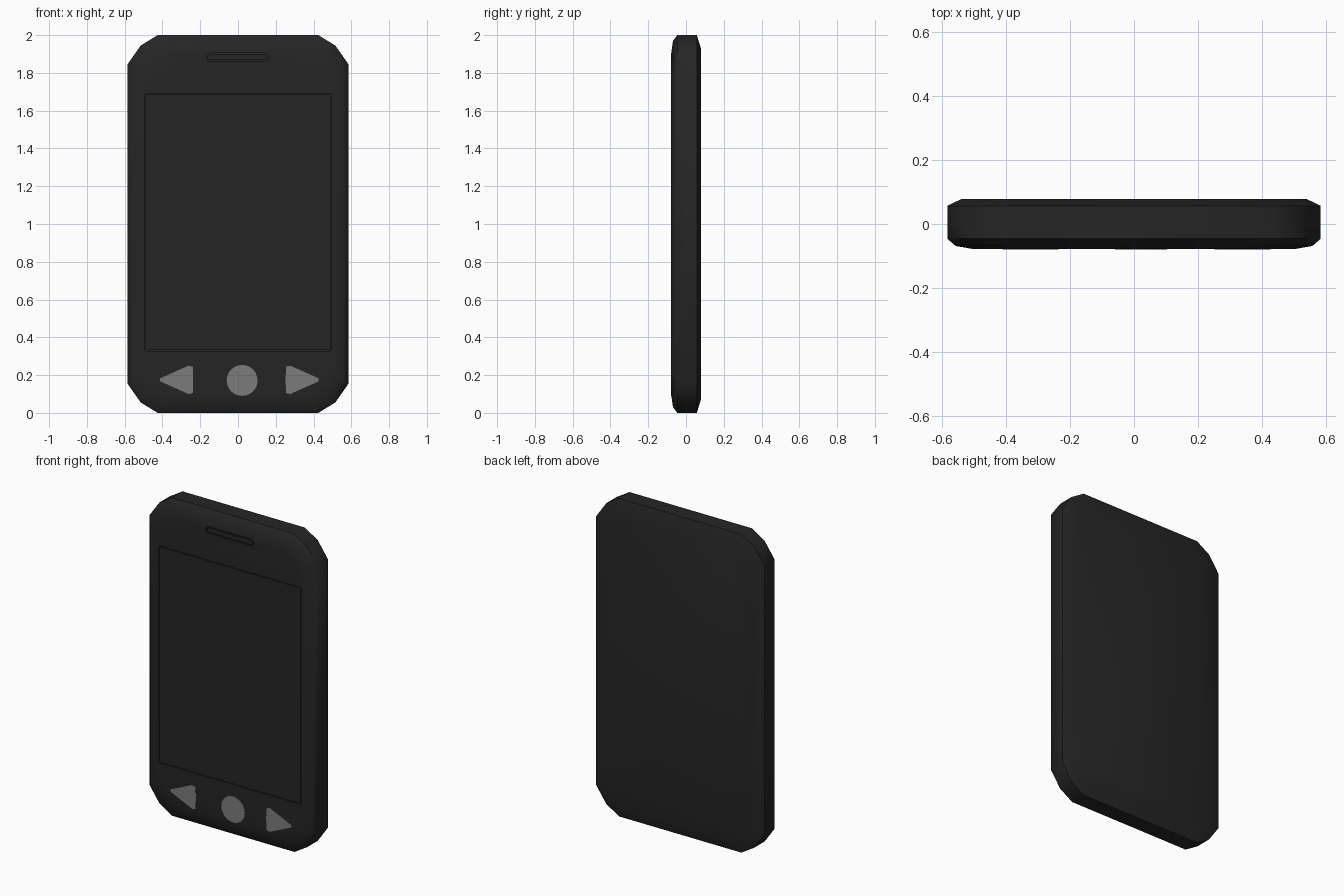
import bpy, bmesh, math

if "Cube" in bpy.data.objects:
    bpy.data.objects.remove(bpy.data.objects["Cube"])


def material(name, v):
    m = bpy.data.materials.new(name)
    m.diffuse_color = (v, v, v, 1)
    m.use_nodes = True
    m.node_tree.nodes["Principled BSDF"].inputs["Base Color"].default_value = m.diffuse_color
    return m


BLACK = material("black casing", 0.019)
GREY = material("grey buttons", 0.2)
FRONT = -0.079


def loft(name, rings, mat):
    """Join matching (x, y, z) rings into a closed solid."""
    bm = bmesh.new()
    loops = [[bm.verts.new(p) for p in r] for r in rings]
    n = len(loops[0])
    for a, b in zip(loops, loops[1:]):
        for i in range(n):
            j = (i + 1) % n
            bm.faces.new((a[i], a[j], b[j], b[i]))
    bm.faces.new(loops[0])
    bm.faces.new(loops[-1])
    bmesh.ops.recalc_face_normals(bm, faces=bm.faces)
    me = bpy.data.meshes.new(name)
    bm.to_mesh(me)
    bm.free()
    ob = bpy.data.objects.new(name, me)
    bpy.context.collection.objects.link(ob)
    me.materials.append(mat)
    return ob


def plate(name, outline, y0, y1, mat):
    return loft(name, [[(x, y, z) for x, z in outline] for y in (y0, y1)], mat)


def round_rect(cx, cz, w, h, r, seg=3):
    pts = []
    for k, (sx, sz) in enumerate(((1, 1), (-1, 1), (-1, -1), (1, -1))):
        for i in range(seg + 1):
            a = math.pi / 2 * (k + i / seg)
            pts.append((cx + sx * (w / 2 - r) + r * math.cos(a),
                        cz + sz * (h / 2 - r) + r * math.sin(a)))
    return pts


# Casing: corner-cut outline, lofted front to back
quarter = [(0.585, 0.845), (0.515, 0.945), (0.425, 1.0)]
half = quarter + [(-x, z) for x, z in reversed(quarter)]
outline = half + [(-x, -z) for x, z in half]
section = [(FRONT, 0.855, 0.9), (-0.069, 0.955, 0.97), (-0.046, 1, 1),
           (0.057, 1, 1), (0.079, 0.922, 0.93)]
casing = loft("casing", [[(x * sx, y, 1 + z * sz) for x, z in outline]
                         for y, sx, sz in section], BLACK)

# Screen and earpiece: inlays set in slightly larger recesses
for name, (cx, cz, w, h, r), gap in (
        ("screen", (0, 1.01, 0.99, 1.364, 0.008), 0.005),
        ("earpiece", (-0.003, 1.883, 0.33, 0.042, 0.018), 0.007)):
    cutter = plate(name + "_recess_cutter", round_rect(cx, cz, w, h, r),
                   FRONT - 0.02, FRONT + 0.009, BLACK)
    cutter.hide_render = True
    cutter.hide_viewport = True
    mod = casing.modifiers.new(name + " recess", "BOOLEAN")
    mod.operation = "DIFFERENCE"
    mod.solver = "EXACT"
    mod.object = cutter
    plate(name, round_rect(cx, cz, w - 2 * gap, h - 2 * gap, max(r - gap, 0.003)),
          FRONT, FRONT + 0.012, BLACK)

# Buttons: two arrows with blunted corners and a round one between
arrow = [(0, 0.008), (0, -0.008), (0.15, -0.075), (0.173, -0.07),
         (0.175, 0), (0.173, 0.07), (0.15, 0.075)]
Y0, Y1 = FRONT - 0.001, FRONT + 0.008
plate("left_button", [(-0.412 + x, 0.175 + z) for x, z in arrow], Y0, Y1, GREY)
plate("right_button", [(0.427 - x, 0.175 + z) for x, z in arrow], Y0, Y1, GREY)
plate("home_button", [(0.022 + 0.082 * math.cos(a), 0.172 + 0.082 * math.sin(a))
                      for a in (math.tau * i / 24 for i in range(24))], Y0, Y1, GREY)

# Soft shading on the casing
bpy.ops.object.select_all(action="DESELECT")
casing.select_set(True)
bpy.context.view_layer.objects.active = casing
bpy.ops.object.shade_smooth_by_angle(angle=math.radians(50))
